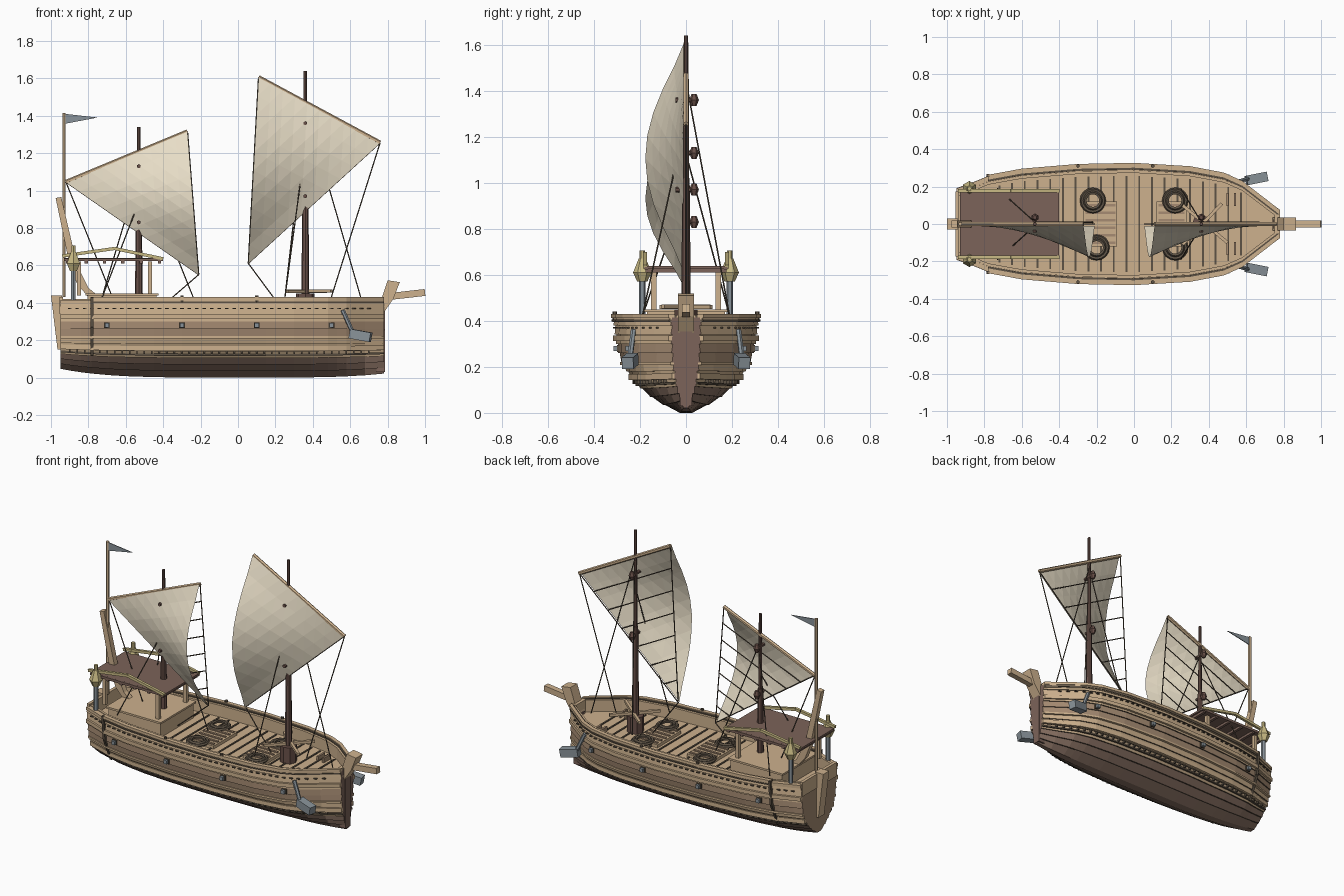
import bpy, bmesh, math
from mathutils import Vector, Matrix

cube = bpy.data.objects.get("Cube")
if cube:
    bpy.data.objects.remove(cube)


def material(name, *rgb):
    m = bpy.data.materials.new(name)
    m.use_nodes = True
    m.diffuse_color = (*rgb, 1)
    m.node_tree.nodes["Principled BSDF"].inputs["Base Color"].default_value = (*rgb, 1)
    return m


LIGHT = material("light wood", .61, .44, .27)
MID = material("mid wood", .38, .26, .17)
BOTTOM = material("bottom wood", .25, .165, .125)
ROOF = material("roof brown", .20, .125, .10)
MAST = material("mast brown", .14, .08, .065)
ROPE = material("dark rope", .11, .085, .06)
SAIL = material("sail cloth", .83, .75, .59)
GOLD = material("lantern gold", .58, .49, .23)
IRON = material("iron grey", .25, .29, .32)


def finish(name, bm, *mats):
    bmesh.ops.recalc_face_normals(bm, faces=bm.faces)
    me = bpy.data.meshes.new(name)
    bm.to_mesh(me)
    bm.free()
    for m in mats:
        me.materials.append(m)
    ob = bpy.data.objects.new(name, me)
    bpy.context.collection.objects.link(ob)
    return ob


def boxes(name, items, mat):
    """Axis-aligned boxes given as (centre, size)."""
    bm = bmesh.new()
    for c, s in items:
        bmesh.ops.create_cube(bm, size=1, matrix=Matrix.Translation(c) @ Matrix.Diagonal((*s, 1)))
    return finish(name, bm, mat)


def rods(name, pairs, r, mat, sides=5, r2=None):
    """Straight rods between pairs of points."""
    bm = bmesh.new()
    for p, q in pairs:
        p, q = Vector(p), Vector(q)
        rot = (q - p).to_track_quat('Z', 'Y').to_matrix().to_4x4()
        if sides == 4:
            rot = rot @ Matrix.Rotation(math.pi / 4, 4, 'Z')
        bmesh.ops.create_cone(bm, cap_ends=True, segments=sides, radius1=r, radius2=r2 or r,
                              depth=(q - p).length, matrix=Matrix.Translation((p + q) / 2) @ rot)
    return finish(name, bm, mat)


def plate(name, outline, y, thick, mat):
    """Side-view outline (x, z) extruded across y."""
    bm = bmesh.new()
    f = bm.faces.new([bm.verts.new((x, y - thick / 2, z)) for x, z in outline])
    ext = bmesh.ops.extrude_face_region(bm, geom=[f])
    bmesh.ops.translate(bm, vec=(0, thick, 0), verts=[v for v in ext["geom"] if isinstance(v, bmesh.types.BMVert)])
    return finish(name, bm, mat)


def both(items):
    """Mirror points across the centre line."""
    return items + [tuple((x, -y, z) for x, y, z in it) for it in items]


# Hull shape: half width along the length, and its share at each height
PLAN = [(-.95, .18), (-.84, .222), (-.78, .248), (-.6, .281), (-.3, .306), (0, .312), (.3, .294),
        (.48, .26), (.58, .215), (.78, .06)]
SECTION = [(0, .06), (.04, .33), (.08, .52), (.13, .69), (.2, .85), (.27, .935), (.33, .965), (.42, 1)]


def lerp(table, t):
    for (a, u), (b, v) in zip(table, table[1:]):
        if t <= b:
            return u + (v - u) * (t - a) / (b - a)
    return table[-1][1]


def half(x, z):
    return lerp(PLAN, x) * lerp(SECTION, z)


def sheer(x, z):
    return z + .03 * (x / .85) ** 4 * max(0, 1 - z / .2)


STATIONS = [x for x, w in PLAN]
STATIONS = sorted(STATIONS + [(a + b) / 2 for a, b in zip(STATIONS, STATIONS[1:])])

# Overlapping hull strakes
LEVELS = [0, .035, .07, .105, .14, .18, .22, .26, .30, .34, .38, .415]
bm = bmesh.new()
for side in (1, -1):
    rows = []
    for x in STATIONS:
        row = []
        for a, b in zip(LEVELS, LEVELS[1:]):
            row.append(bm.verts.new((x, side * (half(x, a) + .008), sheer(x, a))))
            row.append(bm.verts.new((x, side * half(x, b), sheer(x, b))))
        rows.append(row)
    for r, s in zip(rows, rows[1:]):
        for j in range(len(r) - 1):
            f = bm.faces.new((r[j], s[j], s[j + 1], r[j + 1]))
            z = LEVELS[j // 2]
            f.material_index = 3 if j % 2 else 2 if z < .1 else 1 if .2 < z < .29 else 0
    if side == 1:
        left = rows
for k, index in ((0, 1), (-1, 4)):
    for j in range(len(rows[0]) - 1):
        f = bm.faces.new((left[k][j], left[k][j + 1], rows[k][j + 1], rows[k][j]))
        f.material_index = index
for r, s, t, u in zip(left, left[1:], rows[1:], rows):
    bm.faces.new((r[0], s[0], t[0], u[0])).material_index = 2
finish("hull", bm, LIGHT, MID, BOTTOM, ROPE, ROOF)


def ribbon(name, z, h, off, w, mat, x0=-.95):
    """Bar following the hull side on both sides."""
    bm = bmesh.new()
    for side in (1, -1):
        prev = None
        for x in [s for s in STATIONS if s >= x0]:
            y = half(x, z) + off
            ring = [bm.verts.new((x, side * (y + dy), sheer(x, z) + dz)) for dy, dz in
                    ((-w / 2, -h / 2), (w / 2, -h / 2), (w / 2, h / 2), (-w / 2, h / 2))]
            if prev:
                for i in range(4):
                    bm.faces.new((prev[i], ring[i], ring[i - 3], prev[i - 3]))
            else:
                bm.faces.new(ring)
            prev = ring
        bm.faces.new(prev)
    return finish(name, bm, mat)


ribbon("inner_bulwark", .38, .08, -.026, .016, LIGHT)
ribbon("top_rail", .421, .018, .002, .026, LIGHT, -.79)
ribbon("rail_groove", .416, .016, -.015, .012, ROPE, -.79)
ribbon("rail_shadow_strip", .402, .008, .008, .012, ROPE, -.79)
ribbon("stern_rail", .405, .02, -.005, .03, LIGHT)
ribbon("upper_wale", .325, .024, .008, .02, LIGHT)
ribbon("middle_wale", .215, .012, .008, .016, LIGHT)
ribbon("lower_wale", .155, .026, .007, .018, LIGHT)
ribbon("waterline_strip", .122, .01, .007, .012, ROPE)

# Studs along the wales and side ports
steps = [-.9 + .04 * i for i in range(41)]
for name, z, size in (("upper_studs", .37, (.02, .012, .006)), ("lower_studs", .135, (.008, .02, .02))):
    boxes(name, [((x, s * (half(x, z) + .005), sheer(x, z)), size) for x in steps for s in (1, -1)], ROPE)
ports = [-.7, -.3, .1, .5]
rods("port_frames", both([((x, half(x, .28), .28), (x, half(x, .28) + .012, .28)) for x in ports]), .022, ROPE, 4)
rods("side_ports", both([((x, half(x, .28), .28), (x, half(x, .28) + .028, .28)) for x in ports]), .016, IRON, 4)
rods("rail_pins", both([((x, half(x, .42) + .004, .4), (x, half(x, .42) + .004, .44)) for x in ports[1:3]]),
     .01, ROPE, 6)
rods("side_fenders", both([((-.78, half(-.78, a) + .012, a), (-.78, half(-.78, b) + .012, b))
                           for a, b in ((.43, .27), (.27, .12))]), .011, ROPE, 4)

# Deck and its cross seams
DECK = .345
bm = bmesh.new()
edge = [(x, half(x, DECK) - .008) for x in STATIONS]
bm.faces.new([bm.verts.new((x, y, DECK)) for x, y in edge] +
             [bm.verts.new((x, -y, DECK)) for x, y in reversed(edge)])
finish("deck", bm, LIGHT)
seams = [-.72 + .068 * i for i in range(20)]
boxes("deck_seams", [((x, 0, DECK + .002), (.01, 2 * half(x, DECK) - .09, .006)) for x in seams], ROPE)
boxes("stern_and_bow_bulwarks", [((-.945, 0, .385), (.02, .35, .09)), ((.765, 0, .385), (.03, .1, .08))], LIGHT)

# Hatches, rope coils and deck cleats
for x0, x1 in ((-.27, -.09), (.12, .28)):
    mid = (x0 + x1) / 2
    boxes("hatch", [((mid, 0, DECK + .01), (x1 - x0, .24, .02))], LIGHT)
    boxes("hatch_slats", [((mid, -.1 + .04 * i, DECK + .023), (x1 - x0 - .02, .014, .008)) for i in range(6)], MID)
for x, y in ((-.22, .125), (-.2, -.125), (.22, .125), (.22, -.125)):
    for r, z in ((.06, .37), (.042, .376)):
        bpy.ops.mesh.primitive_torus_add(location=(x, y, z), major_radius=r, minor_radius=.01,
                                         major_segments=16, minor_segments=5)
        bpy.context.object.name = "rope_coil"
        bpy.context.object.data.materials.append(ROPE)
boxes("bow_cleats", [((.52 + dx, s * .13, DECK + .015), (.012, .07, .03)) for dx in (-.02, .02) for s in (1, -1)], MID)

# Windlass round the main mast foot
rods("windlass_barrel", [((.36, 0, DECK), (.36, 0, .45))], .05, MAST, 8)
rods("windlass_bars", [((.26, -.11, .46), (.47, .11, .46)), ((.26, .1, .462), (.5, -.1, .462))], .012, LIGHT, 4)

# Stem, bowsprit and stern post
plate("stem_head", [(.74, .34), (.775, .34), (.83, .42), (.865, .51), (.8, .52)], 0, .07, LIGHT)
plate("stem_post", [(.74, .03), (.785, .03), (.785, .36), (.74, .36)], 0, .05, ROOF)
rods("bowsprit", [((.78, 0, .43), (1, 0, .455))], .026, LIGHT, 4)
plate("stern_post", [(-.965, .15), (-.94, .15), (-.94, .44), (-1, .44)], 0, .06, LIGHT)
plate("tiller", [(-.975, .96), (-.945, .965), (-.86, .6), (-.8, .48), (-.74, .43), (-.8, .43), (-.86, .5), (-.9, .6)],
      0, .035, LIGHT)

# Stern cabin with roof
boxes("cabin", [((-.62, 0, .392), (.37, .34, .1))], LIGHT)
boxes("cabin_top_trim", [((-.62, 0, .444), (.39, .36, .012))], LIGHT)
rods("roof_posts", both([((x, .14, .44), (x, .14, .62)) for x in (-.47, -.85)]), .016, LIGHT, 4)
boxes("roof", [((-.665, 0, .632), (.53, .34, .012))], ROOF)
boxes("roof_beams", [((-.91 + .098 * i, 0, .619), (.018, .35, .016)) for i in range(6)], ROOF)
rods("roof_gables", both([((-.94, .178, .65), (-.66, .178, .69)), ((-.66, .178, .69), (-.4, .178, .635))]),
     .012, GOLD, 4)
rods("roof_sides", both([((-.93, .172, .63), (-.4, .172, .63))]), .011, ROOF, 4)

# Lanterns on iron posts
rods("lantern_posts", both([((-.88, .19, .4), (-.88, .19, .6))]), .014, IRON, 6)
rods("lantern_bottoms", both([((-.88, .19, .57), (-.88, .19, .61))]), .022, GOLD, 6, .04)
rods("lantern_tops", both([((-.88, .19, .61), (-.88, .19, .67))]), .04, GOLD, 6, .016)
rods("lantern_finials", both([((-.88, .19, .67), (-.88, .19, .705))]), .012, GOLD, 6)

# Flag
rods("flag_pole", [((-.93, 0, .43), (-.93, 0, 1.415))], .01, LIGHT, 6)
plate("flag", [(-.925, 1.41), (-.75, 1.39), (-.925, 1.357)], 0, .005, IRON)

# Anchors
rods("anchor_shanks", both([((.56, .228, .36), (.62, .245, .225))]), .012, IRON, 6)
rods("anchor_flukes", both([((.6, .232, .235), (.71, .254, .215))]), .036, IRON, 4)


def rig(prefix, x, top, peak, foot, clew, shroud, stay, sheet, block_heights):
    # Mast
    waist = .55 * top + .12
    rods(prefix + "_lower_mast", [((x, 0, DECK), (x, 0, waist))], .022, MAST, 8, .016)
    rods(prefix + "_upper_mast", [((x, 0, waist), (x, 0, top))], .012, MAST, 8, .009)
    P, F, C = (Vector((a, 0, b)) for a, b in (peak, foot, clew))
    rods(prefix + "_yard", [(P, F)], .012, LIGHT, 6)
    # Billowing triangular sail
    n = 10
    bm = bmesh.new()
    grid = []
    for i in range(n + 1):
        row = []
        for j in range(n + 1 - i):
            a, c = j / n, i / n
            p = P * a + C * c + F * (1 - a - c)
            p.y = -.01 - .167 * (4 * a * c) ** 1.35 * (1 + .9 * (1 - a - c))
            row.append(bm.verts.new(p))
        grid.append(row)
    for lo, hi in zip(grid, grid[1:]):
        for j in range(len(hi)):
            bm.faces.new((lo[j], lo[j + 1], hi[j]))
            if j + 1 < len(hi):
                bm.faces.new((lo[j + 1], hi[j + 1], hi[j]))
    finish(prefix + "_sail", bm, SAIL)
    # Edge ropes and cross lines behind the sail
    lines = [(P, C), (F, C)]
    lines += [(P.lerp(C, t / 7), F.lerp(C, t / 7)) for t in range(1, 7)]
    rods(prefix + "_sail_lines", lines, .0035, ROPE)
    # Shrouds, stay and sheets
    stays = [((x, .01, top - .25), (shroud, .19, .42)), ((x, -.01, top - .4), (shroud, -.19, .42))]
    stays += [((x, .01, top - .19), (stay, .01, .38)), (C, (sheet, 0, .36)),
              (F, (x + .13 * (1 if F.x > x else -1), 0, .4))]
    rods(prefix + "_rigging", stays, .0035, ROPE)
    # Pulley blocks
    for z in block_heights:
        rods(prefix + "_block", [((x, .035, z - .026), (x, .035, z)), ((x, .035, z + .026), (x, .035, z))],
             .011, MAST, 6, .021)
        rods(prefix + "_block_pin", [((x, -.045, z), (x, .035, z))], .011, MAST, 6)


rig("main", .36, 1.64, (.11, 1.605), (.76, 1.255), (.055, .61), .25, .67, .24, (.97, 1.36))
rig("mizzen", -.53, 1.34, (-.27, 1.315), (-.92, 1.045), (-.21, .55), -.73, -.22, -.43, (.83, 1.13))
